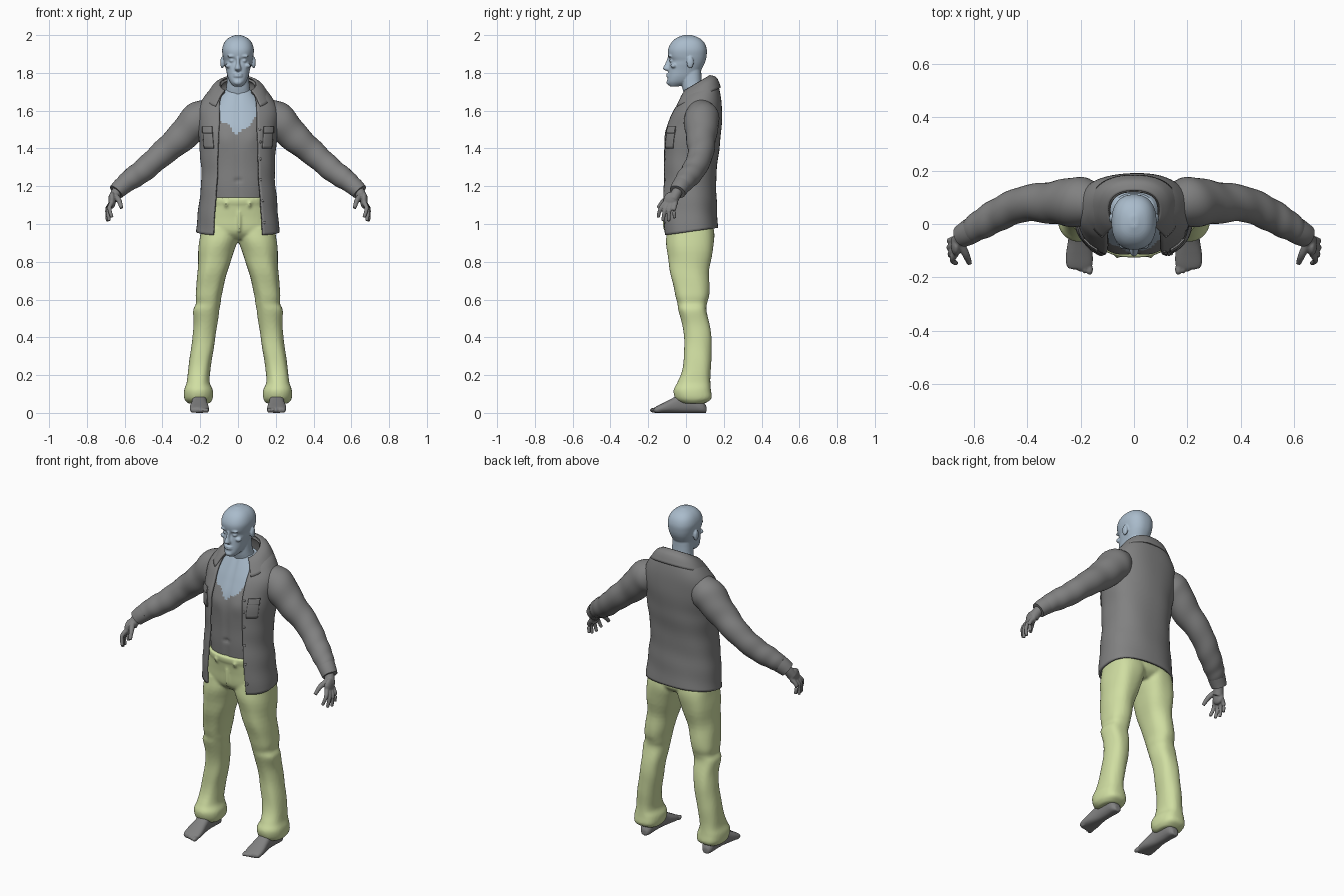
import bpy, bmesh
from math import sin, cos, asin, pi, exp, copysign
from mathutils import Vector, Matrix

if "Cube" in bpy.data.objects:
    bpy.data.objects.remove(bpy.data.objects["Cube"])


def material(name, rgb):
    m = bpy.data.materials.new(name)
    m.use_nodes = True
    m.diffuse_color = (*rgb, 1)
    m.node_tree.nodes["Principled BSDF"].inputs["Base Color"].default_value = (*rgb, 1)
    return m


SKIN = material("pale blue skin", (0.40, 0.50, 0.60))
GREY = material("mid grey", (0.22, 0.22, 0.22))
GREEN = material("pale green cloth", (0.63, 0.73, 0.36))


def spline(rows, t):
    """Smooth interpolation through rows of numbers, t in row units."""
    i = min(max(int(t), 0), len(rows) - 2)
    u = t - i
    a, b, c, d = (rows[min(max(i + k, 0), len(rows) - 1)] for k in (-1, 0, 1, 2))
    return [q + u / 2 * (r - p + u * (2 * p - 5 * q + 4 * r - s + u * (3 * (q - r) + s - p)))
            for p, q, r, s in zip(a, b, c, d)]


def dense(rows, n):
    return [spline(rows, i * (len(rows) - 1) / (n - 1)) for i in range(n)]


def power(v, e):
    return copysign(abs(v) ** e, v)


def oval(z, x0, x1, yf, yb, tilt=0.0, a0=0.0, a1=2 * pi, n=48, e=0.85, fold=0.0):
    """Horizontal section; angle zero is the front, closed unless a0/a1 are given."""
    closed = a1 - a0 > 6.28
    pts = []
    for i in range(n):
        a = a0 + (a1 - a0) * i / (n if closed else n - 1)
        k = 1 + fold * sin(3 * a + 30 * z) * cos(2 * a - 14 * z)
        x = (x0 + x1) / 2 + k * (x1 - x0) / 2 * power(sin(a), e)
        y = (yf + yb) / 2 - k * (yb - yf) / 2 * power(cos(a), e)
        pts.append(Vector((x, y, z + tilt * (y - 0.04))))
    return pts


def loft(bm, rings, closed=True):
    vs = [[bm.verts.new(p) for p in r] for r in rings]
    n = len(vs[0])
    for lo, hi in zip(vs, vs[1:]):
        for i in range(n if closed else n - 1):
            j = (i + 1) % n
            bm.faces.new((lo[i], lo[j], hi[j], hi[i]))
    if closed:
        bm.faces.new(vs[0][::-1])
        bm.faces.new(vs[-1])


def tube(bm, rows, n=16, seg=14, fold=0.0):
    pts = dense(rows, n)
    rings = []
    for i, p in enumerate(pts):
        d = Vector(pts[min(i + 1, n - 1)][:3]) - Vector(pts[max(i - 1, 0)][:3])
        q = d.to_track_quat('Z', 'Y')
        ring = []
        for k in range(seg):
            a = 2 * pi * k / seg
            r = p[3] * (1 + fold * sin(i * 0.9 + 2 * cos(a)))
            ring.append(Vector(p[:3]) + q @ Vector((r * cos(a), r * sin(a), 0)))
        rings.append(ring)
    loft(bm, rings)


def ball(bm, loc, size):
    bmesh.ops.create_uvsphere(bm, u_segments=16, v_segments=10, radius=1,
                              matrix=Matrix.Translation(loc) @ Matrix.Diagonal((*size, 1)))


def finish(bm, name, mats, fuse=0, mirror=False, thick=0):
    bmesh.ops.recalc_face_normals(bm, faces=bm.faces)
    me = bpy.data.meshes.new(name)
    bm.to_mesh(me)
    bm.free()
    ob = bpy.data.objects.new(name, me)
    bpy.context.collection.objects.link(ob)
    for m in mats:
        me.materials.append(m)
    bpy.ops.object.select_all(action='DESELECT')
    ob.select_set(True)
    bpy.context.view_layer.objects.active = ob
    bpy.ops.object.shade_smooth_by_angle(angle=1.0)
    if fuse:
        r = ob.modifiers.new("blend", 'REMESH')
        r.mode, r.voxel_size, r.use_smooth_shade = 'VOXEL', fuse, True
        s = ob.modifiers.new("soften", 'SMOOTH')
        s.factor, s.iterations = 0.5, 3
    if thick:
        s = ob.modifiers.new("cloth", 'SOLIDIFY')
        s.thickness, s.offset = thick, 0
    if mirror:
        ob.modifiers.new("mirror", 'MIRROR')
    return ob


# Head and neck: z, half width, front, back
bm = bmesh.new()
head = [(1.728, .022, -.085, -.04), (1.75, .042, -.098, .02), (1.78, .055, -.096, .05),
        (1.815, .063, -.092, .08), (1.845, .071, -.088, .096), (1.865, .075, -.084, .104),
        (1.89, .081, -.094, .109), (1.925, .084, -.095, .11), (1.96, .073, -.078, .097),
        (1.985, .05, -.05, .07), (2.0, .014, -.012, .03)]
loft(bm, [oval(z, -w, w, f, b) for z, w, f, b in dense(head, 40)])
neck = [(1.64, .09, .0, .13), (1.69, .07, -.012, .11), (1.74, .06, -.022, .085), (1.84, .055, -.025, .08)]
loft(bm, [oval(z, -w, w, f, b) for z, w, f, b in dense(neck, 12)])
nose = [(1.81, .013, -.1, -.06), (1.822, .018, -.122, -.06), (1.85, .01, -.11, -.06), (1.885, .009, -.096, -.06)]
loft(bm, [oval(z, -w, w, f, b) for z, w, f, b in dense(nose, 12)])
for s in (-1, 1):
    ball(bm, (s * .034, -.084, 1.888), (.024, .011, .007))   # brow
    ball(bm, (s * .032, -.076, 1.864), (.014, .012, .009))   # eye
    ball(bm, (s * .048, -.066, 1.838), (.02, .016, .013))    # cheekbone
    ball(bm, (s * .083, .022, 1.855), (.011, .019, .032))    # ear
for z in (1.782, 1.793):
    ball(bm, (0, -.094, z), (.025, .011, .0055))             # lips
ball(bm, (0, -.088, 1.75), (.024, .016, .016))               # chin
finish(bm, "head", [SKIN], fuse=.0045)

# Bare torso: skin at the chest, grey below a V-shaped border
torso = [(1.08, .15, -.105, .12), (1.2, .16, -.112, .12), (1.3, .16, -.112, .13), (1.42, .17, -.114, .14),
         (1.5, .175, -.1, .15), (1.58, .165, -.068, .15), (1.64, .13, -.04, .145), (1.71, .075, -.005, .115)]
bm = bmesh.new()
loft(bm, [oval(z, -w, w, f, b, n=96) for z, w, f, b in dense(torso, 72)])
for v in bm.verts:
    x, y, z = v.co
    if y < 0:
        v.co.y += .012 * exp(-(x / .014) ** 2 - ((z - 1.23) / .01) ** 2)
        v.co.y += .005 * exp(-(x / .014) ** 2) - .006 * exp(-((abs(x) - .07) / .04) ** 2 - ((z - 1.45) / .05) ** 2)
for f in bm.faces:
    c = f.calc_center_median()
    f.material_index = int(c.z < 1.475 + .9 * abs(c.x) + .01 * sin(90 * c.x))
finish(bm, "torso", [SKIN, GREY])

# Trousers: z, inner x, outer x, front, back
leg = [(.05, .15, .265, -.02, .1), (.075, .135, .285, -.055, .135), (.12, .133, .285, -.066, .132),
       (.16, .15, .272, -.045, .13), (.22, .148, .266, -.022, .13), (.33, .13, .25, -.01, .135),
       (.45, .112, .235, -.015, .13), (.54, .1, .238, -.04, .108), (.58, .092, .222, -.045, .112),
       (.63, .086, .225, -.058, .124), (.75, .055, .213, -.085, .122), (.9, .006, .207, -.103, .15),
       (.98, -.01, .195, -.1, .145)]
bm = bmesh.new()
for s in (-1, 1):
    for_leg = [oval(z, i, o, f, b, fold=.025) for z, i, o, f, b in dense(leg, 64)]
    loft(bm, [[Vector((s * p.x, p.y, p.z)) for p in r] for r in for_leg])
    ball(bm, (s * .062, -.12, 1.105), (.007, .01, .018))     # belt loop
pelvis = [(.92, .13, -.07, .11), (.96, .19, -.104, .146), (1.04, .185, -.112, .14), (1.1, .165, -.12, .13),
          (1.11, .164, -.125, .13), (1.14, .162, -.126, .13)]
loft(bm, [oval(z, -w, w, f, b) for z, w, f, b in dense(pelvis, 24)])
ball(bm, (.006, -.112, 1.02), (.008, .012, .07))             # fly
finish(bm, "trousers", [GREEN], fuse=.008)

# Open shirt: z, half width, front, back, half gap, tilt
shirt = [(.962, .215, -.128, .163, .13, .14), (1.1, .202, -.134, .156, .12, .05), (1.25, .188, -.13, .155, .11, 0),
         (1.4, .196, -.125, .17, .105, 0), (1.5, .205, -.112, .18, .1, 0), (1.6, .205, -.075, .185, .098, .1),
         (1.66, .175, -.045, .175, .098, .25), (1.7, .13, -.03, .155, .09, .45), (1.72, .09, -.015, .12, .07, .6)]


def edge_angle(w, gap):
    return asin(min(gap / w, 1) ** (1 / .85))


def open_ring(row, fold=0.0):
    z, w, f, b, gap, tilt = row
    a = edge_angle(w, gap)
    return oval(z, -w, w, f, b, tilt, a, 2 * pi - a, n=72, fold=fold)


bm = bmesh.new()
loft(bm, [open_ring(r, .014) for r in dense(shirt, 56)], closed=False)
finish(bm, "shirt_body", [GREY], thick=.012)

# Folded collar
collar = [(1.66, .166, -.076, .18, .118, .43), (1.71, .13, -.04, .16, .09, .5), (1.732, .095, -.02, .125, .07, .6)]
bm = bmesh.new()
loft(bm, [open_ring(r) for r in dense(collar, 8)], closed=False)
finish(bm, "collar", [GREY], thick=.01)


# Breast pockets and their flaps lie just off the shirt surface
def patch(name, t0, t1, off):
    bm = bmesh.new()
    rows = [spline(shirt, t0 + (t1 - t0) * i / 8) for i in range(9)]
    loft(bm, [oval(z, -w - off, w + off, f - off, b, 0, .62, 1.02, n=10, fold=.014)
              for z, w, f, b, g, t in rows], closed=False)
    finish(bm, name, [GREY], mirror=True, thick=.006)


patch("pockets", 3.0, 4.0, .007)
patch("pocket_flaps", 3.8, 4.15, .012)

# Buttons down the left front edge
bm = bmesh.new()
for k in range(6):
    z, w, f, b, g, tilt = spline(shirt, .5 + .7 * k)
    p = oval(z, -w, w, f, b, tilt, edge_angle(w, g) + .08, 1, n=2, fold=.014)[0]
    ball(bm, p + Vector((0, -.006, 0)), (.007, .005, .007))
finish(bm, "buttons", [GREY])

# Sleeves with cuffs
sleeve = [(.11, .085, 1.61, .055), (.2, .083, 1.56, .093), (.3, .08, 1.46, .08), (.41, .076, 1.365, .067),
          (.5, .04, 1.285, .062), (.57, 0, 1.235, .056), (.615, -.028, 1.2, .046)]
bm = bmesh.new()
tube(bm, sleeve, n=48, seg=32, fold=.022)
tube(bm, [(.605, -.022, 1.207, .049), (.625, -.034, 1.19, .047), (.645, -.045, 1.17, .043)], n=6, seg=32)
finish(bm, "sleeves", [GREY], mirror=True)

# Hands: wrist, palm, four fingers and thumb
bm = bmesh.new()
tube(bm, [(.62, -.03, 1.2, .03), (.645, -.05, 1.165, .028), (.66, -.07, 1.13, .03)])
ball(bm, (.667, -.08, 1.125), (.02, .04, .045))
for k, tip in enumerate([(.667, -.148, 1.035), (.682, -.122, 1.016), (.69, -.092, 1.014), (.688, -.06, 1.03)]):
    base = Vector((.667, -.108 + .018 * k, 1.115))
    mid = (base + Vector(tip)) / 2 + Vector((.014, -.006, .008))
    tube(bm, [(*base, .013), (*mid, .0115), (*tip, .009)], n=10, seg=12)
tube(bm, [(.65, -.075, 1.15, .016), (.63, -.115, 1.125, .014), (.617, -.148, 1.085, .01)], n=10, seg=12)
finish(bm, "hands", [GREY], fuse=.004, mirror=True)

# Bare feet: y, half width, height
foot = [(.108, .018, .035), (.085, .034, .07), (.03, .037, .12), (-.02, .038, .115), (-.06, .042, .085),
        (-.11, .05, .058), (-.15, .05, .038), (-.168, .04, .028)]
bm = bmesh.new()
loft(bm, [[Vector((.205 + w * power(cos(a), .8), y, h / 2 + h / 2 * power(sin(a), .8)))
           for a in [2 * pi * i / 24 for i in range(24)]] for y, w, h in dense(foot, 24)])
for k in range(5):
    ball(bm, (.166 + .019 * k, -.17 + .006 * k, .014), (.0125 - .001 * k, .022, .014))
finish(bm, "feet", [GREY], fuse=.005, mirror=True)
